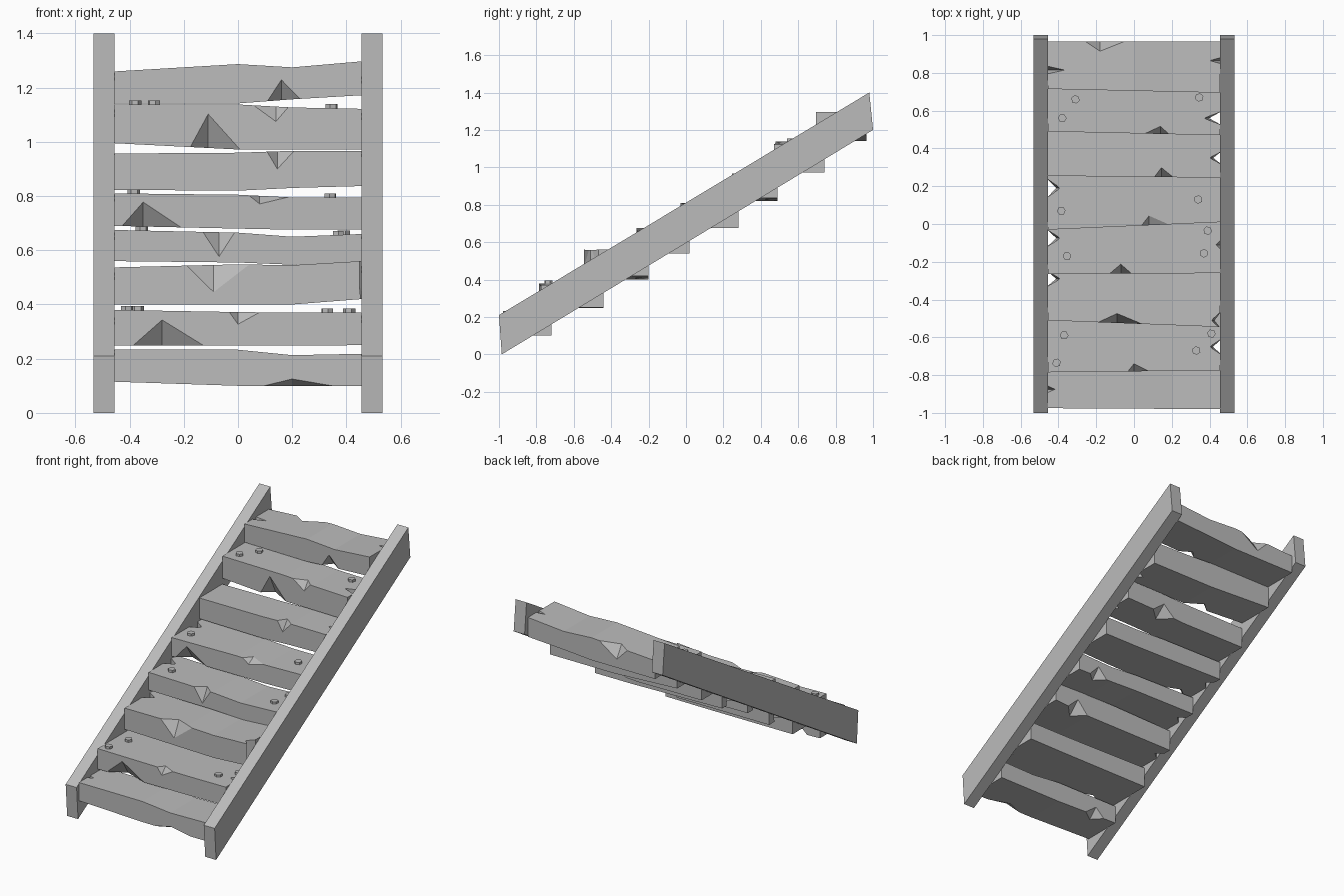
import bpy, bmesh, math
from mathutils import Vector

cube = bpy.data.objects.get("Cube")
if cube:
    bpy.data.objects.remove(cube, do_unlink=True)

GREY = (0.5, 0.5, 0.5, 1.0)
wood = bpy.data.materials.new("weathered grey")
wood.use_nodes = True
wood.diffuse_color = GREY
wood.node_tree.nodes["Principled BSDF"].inputs["Base Color"].default_value = GREY

INNER, OUTER = 0.455, 0.533
STATIONS = (-INNER, 0.0, 0.2, INNER)


def make_object(name, bm):
    bmesh.ops.recalc_face_normals(bm, faces=bm.faces)
    mesh = bpy.data.meshes.new(name)
    bm.to_mesh(mesh)
    bm.free()
    mesh.materials.append(wood)
    obj = bpy.data.objects.new(name, mesh)
    bpy.context.collection.objects.link(obj)
    return obj


def loft(name, rings):
    """Closed skin through rings of equal vertex count."""
    bm = bmesh.new()
    loops = [[bm.verts.new(p) for p in ring] for ring in rings]
    count = len(loops[0])
    for a, b in zip(loops, loops[1:]):
        for i in range(count):
            j = (i + 1) % count
            bm.faces.new((a[i], a[j], b[j], b[i]))
    bm.faces.new(loops[0])
    bm.faces.new(loops[-1])
    return make_object(name, bm)


def carve(target, points):
    """Cut the convex hull of the points out of the target."""
    bm = bmesh.new()
    verts = [bm.verts.new(p) for p in points]
    bmesh.ops.convex_hull(bm, input=verts)
    cutter = make_object("cutter", bm)
    cutter.hide_render = True
    mod = target.modifiers.new("carve", "BOOLEAN")
    mod.operation = "DIFFERENCE"
    mod.solver = "EXACT"
    mod.object = cutter
    bpy.context.view_layer.objects.active = target
    bpy.ops.object.modifier_apply(modifier=mod.name)
    bpy.data.objects.remove(cutter, do_unlink=True)


def sample(values, x):
    """Linear interpolation of station values at x."""
    for i in range(len(STATIONS) - 1):
        a, b = STATIONS[i], STATIONS[i + 1]
        if x <= b:
            return values[i] + (values[i + 1] - values[i]) * (x - a) / (b - a)
    return values[-1]


# Side rails
RAIL = ((-1, 0.21), (-0.985, 0), (1, 1.2), (0.98, 1.4))
for side, name in ((-1, "right_rail"), (1, "left_rail")):
    loft(name, [[(side * x, y, z) for y, z in RAIL] for x in (INNER, OUTER)])

# Treads: top heights, bottom heights, front y (right, left end), back y
TREADS = (
    ((.233, .233, .213, .218), (.115, .10, .10, .10), (-.975, -.98), -.72),
    ((.38, .372, .37, .37), (.248, .248, .248, .25), (-.785, -.775), -.44),
    ((.537, .548, .545, .56), (.40, .40, .40, .42), (-.51, -.545), -.2),
    ((.675, .665, .65, .66), (.56, .555, .547, .54), (-.265, -.26), .02),
    ((.81, .805, .795, .795), (.69, .68, .676, .676), (-.03, .01), .28),
    ((.957, .96, .967, .967), (.823, .82, .83, .837), (.255, .245), .49),
    ((1.138, 1.138, 1.127, 1.122), (.995, .972, .972, .972), (.49, .47), .74),
    ((1.26, 1.287, 1.275, 1.297), (1.142, 1.142, 1.157, 1.172), (.715, .695), .965),
)
treads = []
for n, (top, low, front, back) in enumerate(TREADS):
    rings = []
    for x, t, b in zip(STATIONS, top, low):
        f = front[0] + (front[1] - front[0]) * (x + INNER) / (2 * INNER)
        rings.append([(x, f, b), (x, f, t), (x, back, t), (x, back, b)])
    treads.append(loft(f"tread_{n + 1}", rings))

# Chipped edges: tread, face, edge, start x, tip x, end x, tip height, depth
CHIPS = (
    (1, "front", "low", .03, .2, .44, .025, .05),
    (2, "front", "low", -.41, -.28, -.08, .095, .06),
    (2, "front", "top", -.04, 0, .12, .045, .04),
    (3, "front", "top", -.23, -.09, .06, .1, .05),
    (4, "front", "top", -.14, -.07, 0, .09, .05),
    (5, "front", "low", -.44, -.35, -.16, .09, .06),
    (5, "front", "top", .03, .08, .3, .03, .05),
    (6, "front", "top", .1, .145, .22, .065, .05),
    (7, "front", "low", -.19, -.11, .02, .125, .06),
    (7, "front", "top", .03, .14, .2, .055, .04),
    (8, "front", "low", .1, .16, .25, .075, .05),
    (8, "back", "top", -.28, -.18, -.03, .08, .05),
    (6, "back", "low", .08, .17, .28, .07, .08),
    (4, "back", "low", .22, .3, .38, .07, .06),
    (3, "back", "low", .2, .28, .38, .08, .08),
    (1, "back", "low", -.38, -.3, -.2, .06, .06),
)
for n, face, edge, x0, xt, x1, rise, depth in CHIPS:
    top, low, front, back = TREADS[n - 1]
    inward = 1 if face == "front" else -1
    up = 1 if edge == "top" else -1
    blend = (xt + INNER) / (2 * INNER)
    y = back if inward < 0 else front[0] + (front[1] - front[0]) * blend
    z = sample(top if up > 0 else low, xt)
    tip = Vector((xt, y, z - up * rise))
    deep = Vector((xt, y + inward * depth, z))
    reach = (tip - deep) * 0.2
    ends = [(x, y - inward * .012, z + up * .012) for x in (x0 - .01, x1 + .01)]
    carve(treads[n - 1], ends + [tip + reach, deep - reach])

# Split ends: tread, tip x, start y, end y, open right through or not
SPLITS = (
    (1, -.40, -.91, -.84, False), (3, -.39, -.34, -.24, True),
    (4, -.39, -.13, -.02, True), (5, -.39, .13, .25, True),
    (8, -.33, .78, .85, False), (8, .38, .84, .89, False),
    (7, .37, .52, .60, True), (6, .40, .31, .39, True),
    (2, .40, -.70, -.60, True), (3, .41, -.57, -.45, True),
    (4, .42, -.16, -.06, False),
)
for n, tip, y0, y1, through in SPLITS:
    top, low = TREADS[n - 1][:2]
    end = math.copysign(INNER + .02, tip)
    zt = sample(top, tip) + .03
    zb = sample(low, tip) - .03
    mid = (y0 + y1) / 2
    points = [(tip, mid, zt), (end, y0, zt), (end, y1, zt)]
    if through:
        points += [(tip + (end - tip) * .3, mid, zb), (end, y0, zb), (end, y1, zb)]
    else:
        points.append((end, mid, zb + .06))
    carve(treads[n - 1], points)

# Hexagonal bolt heads: tread, x, y
BOLTS = (
    (2, -.37, -.59), (2, -.41, -.735), (2, .33, -.67), (2, .41, -.58),
    (4, -.355, -.17), (4, .37, -.155), (4, .39, -.035),
    (5, -.385, .07), (5, .34, .13),
    (7, -.31, .66), (7, -.38, .56), (7, .345, .67),
)
for i, (n, x, y) in enumerate(BOLTS):
    z = sample(TREADS[n - 1][0], x)
    ring = [(x + .023 * math.cos(a), y + .023 * math.sin(a))
            for a in (math.tau * (k + i * .3) / 6 for k in range(6))]
    loft(f"bolt_{i + 1}", [[(px, py, h) for px, py in ring] for h in (z - .01, z + .015)])
